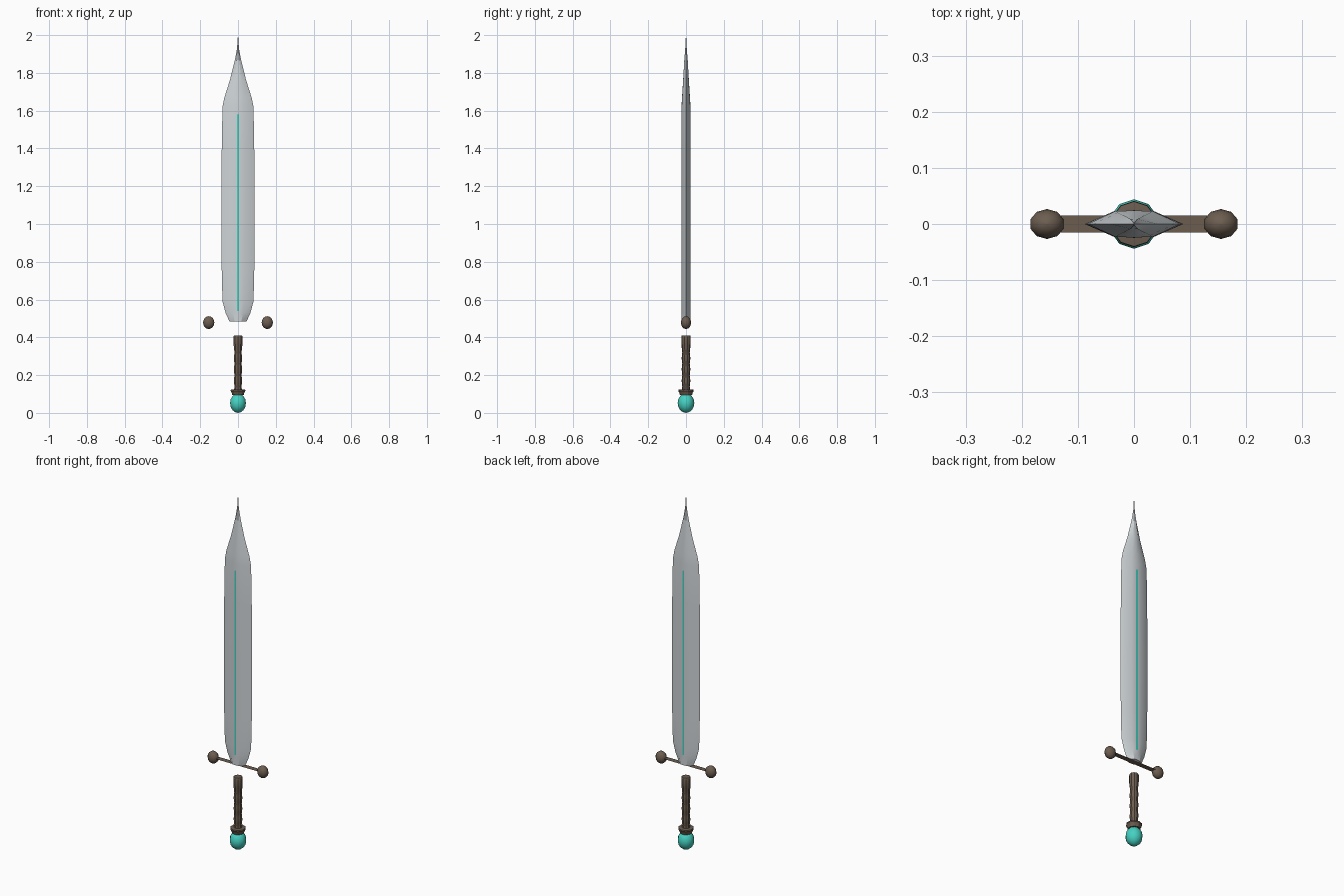
import bpy, bmesh, math

cube = bpy.data.objects.get("Cube")
if cube:
    bpy.data.objects.remove(cube, do_unlink=True)


def material(name, rgb):
    mat = bpy.data.materials.new(name)
    mat.use_nodes = True
    mat.diffuse_color = (*rgb, 1)
    bsdf = next(n for n in mat.node_tree.nodes if n.type == 'BSDF_PRINCIPLED')
    bsdf.inputs["Base Color"].default_value = (*rgb, 1)
    return mat


steel = material("steel", (0.62, 0.66, 0.68))
leather = material("brown", (0.15, 0.11, 0.08))
teal = material("teal", (0.06, 0.64, 0.54))


def finish(name, bm, mat, smooth=30):
    bmesh.ops.recalc_face_normals(bm, faces=bm.faces)
    mesh = bpy.data.meshes.new(name)
    bm.to_mesh(mesh)
    bm.free()
    mesh.materials.append(mat)
    obj = bpy.data.objects.new(name, mesh)
    bpy.context.collection.objects.link(obj)
    if smooth:
        bpy.ops.object.select_all(action='DESELECT')
        obj.select_set(True)
        bpy.context.view_layer.objects.active = obj
        bpy.ops.object.shade_smooth_by_angle(angle=math.radians(smooth))
    return obj


def loft(name, rings, mat, smooth=30):
    """Skin closed rings of points and cap both ends."""
    bm = bmesh.new()
    rows = [[bm.verts.new(p) for p in ring] for ring in rings]
    n = len(rows[0])
    for low, high in zip(rows, rows[1:]):
        for i in range(n):
            j = (i + 1) % n
            bm.faces.new((low[i], low[j], high[j], high[i]))
    bm.faces.new(rows[0])
    bm.faces.new(rows[-1])
    bmesh.ops.remove_doubles(bm, verts=bm.verts, dist=1e-6)
    return finish(name, bm, mat, smooth)


def lathe(name, profile, mat, sides=10, smooth=30):
    """Turn (radius, z) pairs around z, one corner facing the back."""
    angles = [math.pi / 2 + math.tau * i / sides for i in range(sides)]
    rings = [[(r * math.cos(a), r * math.sin(a), z) for a in angles]
             for r, z in profile]
    return loft(name, rings, mat, smooth)


def ball(name, radius, height, z, mat, steps=8):
    arc = [math.pi * i / steps for i in range(steps + 1)]
    profile = [(max(radius * math.sin(a), 1e-4), z - height * math.cos(a)) for a in arc]
    return lathe(name, profile, mat, smooth=50)


# Blade: flattened hexagon section following (half width, half depth, z)
outline = [
    (0.045, 0.024, 0.483), (0.066, 0.024, 0.53), (0.082, 0.024, 0.59),
    (0.086, 0.024, 0.75), (0.088, 0.024, 1.05), (0.086, 0.024, 1.4),
    (0.082, 0.024, 1.62), (0.072, 0.021, 1.67), (0.042, 0.015, 1.765),
    (0.016, 0.009, 1.87), (0.005, 0.004, 1.93), (0.0006, 0.0006, 2.0),
]
section = [(-1, 0), (-0.4, -0.96), (0, -1), (0.4, -0.96),
           (1, 0), (0.4, 0.96), (0, 1), (-0.4, 0.96)]
loft("blade", [[(w * x, d * y, z) for x, y in section] for w, d, z in outline], steel)

# Glowing inlay line on each face of the blade
for side, name in ((-1, "front_inlay"), (1, "back_inlay")):
    bm = bmesh.new()
    corners = [(-0.006, 0.54), (0.006, 0.54), (0.006, 1.575), (0, 1.585), (-0.006, 1.575)]
    face = bm.faces.new([bm.verts.new((x, side * 0.0244, z)) for x, z in corners[::-side]])
    mesh = finish(name, bm, teal, 0).data
    if mesh.polygons[0].normal.y * side < 0:
        mesh.flip_normals()

# Crossguard: a thin flat strip with a ball on each end
bm = bmesh.new()
bm.faces.new([bm.verts.new((x, y, 0.48)) for x, y in
              ((-0.15, -0.015), (0.15, -0.015), (0.15, 0.015), (-0.15, 0.015))])
finish("crossguard", bm, leather, 0)
for side, name in ((1, "left_guard_ball"), (-1, "right_guard_ball")):
    knob = ball(name, 0.029, 0.034, 0.478, leather)
    knob.scale = (1.08, 0.92, 1)
    knob.location.x = side * 0.155

# Grip with gentle ribs and a plain band at the top
ribs = [(0.0215 + 0.0018 * math.cos(math.pi * i / 2), 0.11 + 0.015 * i) for i in range(17)]
lathe("grip", ribs + [(0.025, 0.367), (0.025, 0.403), (0.022, 0.41)], leather)

# Collar and pommel gem
lathe("pommel_collar", [(0.032, 0.094), (0.035, 0.106), (0.041, 0.116),
                        (0.04, 0.123), (0.026, 0.125)], leather)
ball("pommel_gem", 0.044, 0.052, 0.052, teal)
